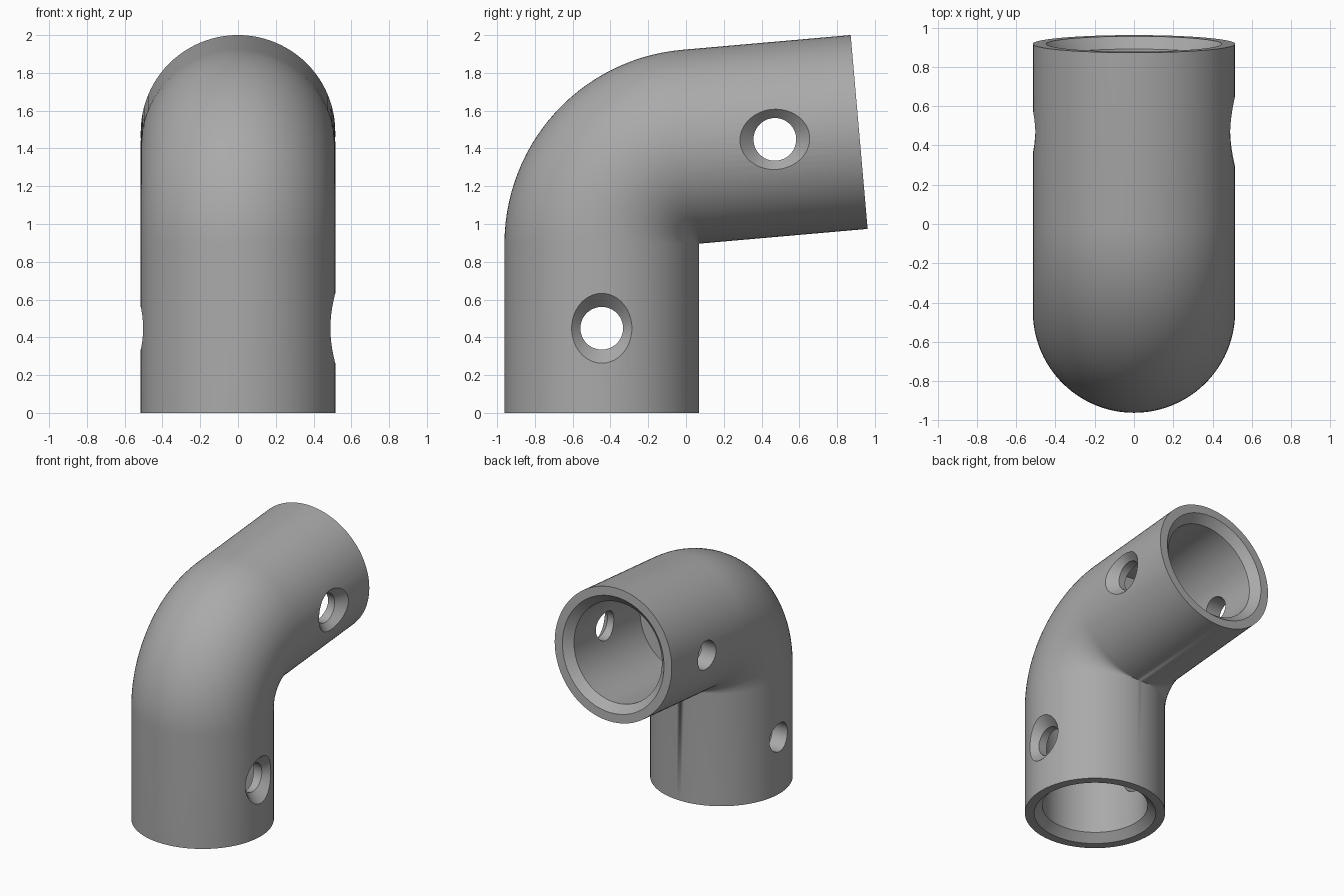
import bpy, bmesh, math
from mathutils import Matrix, Vector

if "Cube" in bpy.data.objects:
    bpy.data.objects.remove(bpy.data.objects["Cube"], do_unlink=True)

R = 0.515             # outer radius
LEG = 0.896           # length of each straight leg
BORE = 0.387          # socket radius
CHAMFER = 0.06        # socket mouth chamfer
HOLE = 0.113          # screw hole radius
TURN = math.radians(85)
CORNER = Vector((0, 0.069, LEG))   # inside corner of the bend
AXIS_Y = CORNER.y - R
SIDES = 96

grey = bpy.data.materials.new("grey_metal")
grey.use_nodes = True
colour = (0.4, 0.4, 0.4, 1)
grey.diffuse_color = colour
grey.node_tree.nodes["Principled BSDF"].inputs["Base Color"].default_value = colour


def turned(angle):
    """Swing about the inside corner of the bend."""
    return (Matrix.Translation(CORNER) @ Matrix.Rotation(-angle, 4, 'X')
            @ Matrix.Translation(-CORNER))


def skin(name, rings):
    """Closed solid through a row of (radius, matrix) circles."""
    bm = bmesh.new()
    loops = []
    for radius, mat in rings:
        loops.append([bm.verts.new(mat @ Vector((radius * math.cos(a), radius * math.sin(a), 0)))
                      for a in (math.tau * i / SIDES for i in range(SIDES))])
    for low, high in zip(loops, loops[1:]):
        for i in range(SIDES):
            j = (i + 1) % SIDES
            bm.faces.new((low[i], low[j], high[j], high[i]))
    bm.faces.new(loops[0][::-1])
    bm.faces.new(loops[-1])
    bmesh.ops.remove_doubles(bm, verts=bm.verts, dist=1e-5)
    bmesh.ops.recalc_face_normals(bm, faces=bm.faces)
    mesh = bpy.data.meshes.new(name)
    bm.to_mesh(mesh)
    bm.free()
    mesh.materials.append(grey)
    obj = bpy.data.objects.new(name, mesh)
    bpy.context.collection.objects.link(obj)
    return obj


def lathe(name, profile, mat):
    return skin(name, [(r, mat @ Matrix.Translation((0, 0, h))) for r, h in profile])


# Outer body: straight leg, tight bend, straight leg
base = Matrix.Translation((0, AXIS_Y, 0))
bend_start = Matrix.Translation((0, AXIS_Y, LEG))
STEPS = 28
rings = [(R, base)]
rings += [(R, turned(TURN * i / STEPS) @ bend_start) for i in range(STEPS + 1)]
rings.append((R, turned(TURN) @ Matrix.Translation((0, AXIS_Y, 2 * LEG))))
elbow = skin("pipe_elbow", rings)

# Sockets and countersunk screw holes, one of each per leg
socket = [(BORE + CHAMFER + 0.02, -0.02), (BORE, CHAMFER), (BORE, LEG)]
seat = R - 0.072
screw = [(HOLE, -0.6), (HOLE, seat), (HOLE + 0.15, seat + 0.15)]
along_x = Matrix.Rotation(math.pi / 2, 4, 'Y')
top_end = (turned(TURN) @ Matrix.Translation((0, AXIS_Y, 2 * LEG))
           @ Matrix.Rotation(math.pi, 4, 'Y') @ Matrix.Scale(-1, 4, (1, 0, 0)))
cutters = []
for leg, end in (("lower", base), ("upper", top_end)):
    middle = end @ Matrix.Translation((0, 0, LEG / 2))
    cutters.append(lathe(leg + "_socket_cutter", socket, end))
    cutters.append(lathe(leg + "_screw_cutter", screw,
                         Matrix.Translation(middle.translation) @ along_x))

for cutter in cutters:
    cutter.hide_render = True
    cut = elbow.modifiers.new(cutter.name, 'BOOLEAN')
    cut.operation = 'DIFFERENCE'
    cut.solver = 'EXACT'
    cut.object = cutter

# Bake the cuts and shade
bpy.context.view_layer.update()
baked = bpy.data.meshes.new_from_object(
    elbow.evaluated_get(bpy.context.evaluated_depsgraph_get()))
elbow.modifiers.clear()
elbow.data = baked
for cutter in cutters:
    bpy.data.objects.remove(cutter, do_unlink=True)
bpy.ops.object.select_all(action='DESELECT')
elbow.select_set(True)
bpy.context.view_layer.objects.active = elbow
bpy.ops.object.shade_smooth_by_angle(angle=math.radians(30))
